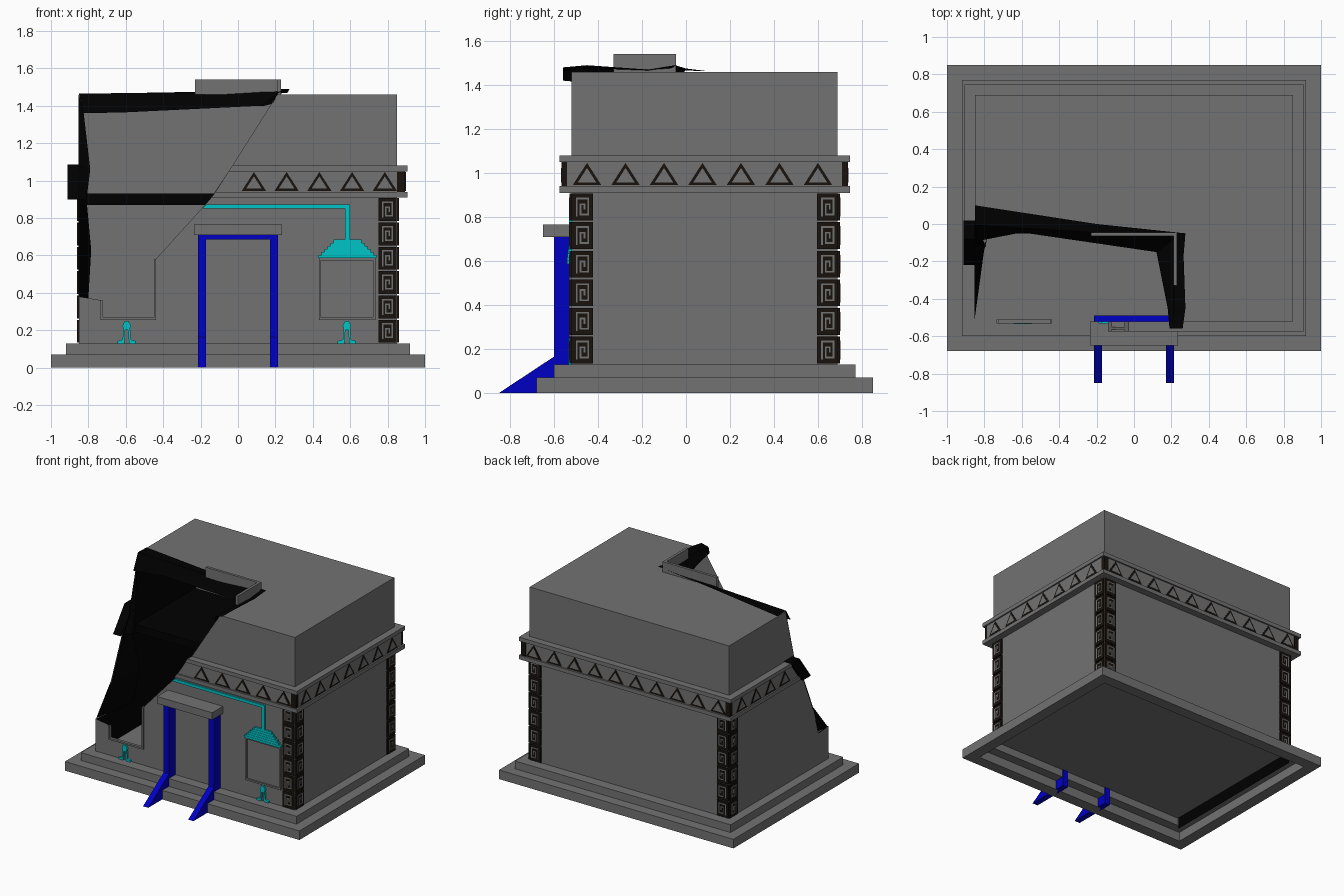
import bpy, bmesh

if "Cube" in bpy.data.objects:
    bpy.data.objects.remove(bpy.data.objects["Cube"])


def material(name, rgb):
    m = bpy.data.materials.new(name)
    m.diffuse_color = (*rgb, 1)
    m.use_nodes = True
    m.node_tree.nodes["Principled BSDF"].inputs["Base Color"].default_value = m.diffuse_color
    return m


GREY = material("dark_grey", (0.17, 0.17, 0.17))
BLACK = material("charred_black", (0, 0, 0))
BROWN = material("dark_brown", (0.009, 0.006, 0.004))
BLUE = material("blue", (0, 0, 0.55))
TEAL = material("teal", (0, 0.55, 0.57))


def build(name, faces, mat=GREY, closed=True):
    """Mesh from a list of polygons; closed parts get outward normals."""
    bm = bmesh.new()
    for f in faces:
        bm.faces.new([bm.verts.new(p) for p in f])
    if closed:
        bmesh.ops.remove_doubles(bm, verts=bm.verts, dist=1e-5)
        bmesh.ops.recalc_face_normals(bm, faces=bm.faces)
    me = bpy.data.meshes.new(name)
    bm.to_mesh(me)
    bm.free()
    ob = bpy.data.objects.new(name, me)
    bpy.context.collection.objects.link(ob)
    me.materials.append(mat)
    return ob


def prism(a, b):
    """Faces joining two matching outlines."""
    n = len(a)
    return [a, b[::-1]] + [[a[i], b[i], b[(i + 1) % n], a[(i + 1) % n]] for i in range(n)]


def box(x0, x1, y0, y1, z0, z1):
    r = [(x0, y0), (x1, y0), (x1, y1), (x0, y1)]
    return prism([(x, y, z0) for x, y in r], [(x, y, z1) for x, y in r])


# Maps (along, height, outward offset) on a wall to 3D
SIDES = {
    "front": lambda u, z, o: (u, -0.52 - o, z),
    "right": lambda u, z, o: (0.85 + o, u, z),
    "back": lambda u, z, o: (u, 0.69 + o, z),
    "left": lambda u, z, o: (-0.85 - o, u, z),
}


def plate(side, outline, o0, o1):
    f = SIDES[side]
    return prism([f(u, z, o0) for u, z in outline], [f(u, z, o1) for u, z in outline])


def rect(u0, u1, z0, z1):
    return [(u0, z0), (u1, z0), (u1, z1), (u0, z1)]


# Stepped base: two open frames around a thin floor
def base_frame(name, x, y0, y1, w, z0, z1):
    outer = [(-x, y0), (x, y0), (x, y1), (-x, y1)]
    inner = [(-x + w, y0 + w), (x - w, y0 + w), (x - w, y1 - w), (-x + w, y1 - w)]
    loops = [[(*p, z) for p in r] for r, z in ((outer, z0), (outer, z1), (inner, z1), (inner, z0))]
    build(name, [[a[i], a[(i + 1) % 4], b[(i + 1) % 4], b[i]]
                 for a, b in zip(loops, loops[1:] + loops[:1]) for i in range(4)])


base_frame("base_lower_step", 1, -.68, .85, .085, 0, .07)
base_frame("base_upper_step", .92, -.6, .77, .075, .07, .13)
build("ground_floor", [[(-.845, -.525, .128), (.845, -.525, .128), (.845, .695, .128), (-.845, .695, .128)]],
      closed=False)

# Thin wall shell with the broken front left corner
front = [(-.85, .13), (.85, .13), (.85, 1.46), (.21, 1.46), (-.03, 1.08), (-.15, .9),
         (-.44, .58), (-.44, .26), (-.73, .26), (-.73, .36), (-.85, .38)]
left = [(.69, .13), (-.52, .13), (-.52, .38), (-.4, .37), (-.33, .6), (-.2, .9),
        (-.1, 1.08), (0, 1.46), (.69, 1.46)]
build("front_wall", [[(x, -.52, z) for x, z in front]], closed=False)
build("left_wall", [[(-.85, y, z) for y, z in left]], closed=False)
build("right_wall", [[(.85, y, z) for y, z in rect(-.52, .69, .13, 1.46)]], closed=False)
build("back_wall", [[(x, .69, z) for x, z in rect(-.85, .85, .13, 1.46)][::-1]], closed=False)
roof = [(.22, -.52), (.85, -.52), (.85, .69), (-.85, .69), (-.85, .0), (-.2, -.04), (.23, -.065)]
build("roof", [[(x, y, 1.46) for x, y in roof]], closed=False)

# Charred lining inside the left wall, reaching below the floor
lining = [(y, .04 if z < .2 else z) for y, z in left]
build("left_wall_lining", [[(-.843, y, z) for y, z in lining][::-1]], BLACK, closed=False)


# Charred broken rims
def ribbon(name, *rows):
    build(name, [[a[i], a[i + 1], b[i + 1], b[i]] for a, b in zip(rows, rows[1:])
                 for i in range(len(a) - 1)], BLACK, closed=False)


ribbon("roof_broken_rim",
       [(-.85, .1, 1.463), (-.2, 0, 1.475), (.275, -.05, 1.49), (.265, -.17, 1.47),
        (.275, -.45, 1.49), (.26, -.56, 1.48)],
       [(-.85, -.005, 1.466), (-.2, -.045, 1.47), (.225, -.07, 1.475), (.215, -.17, 1.465),
        (.215, -.45, 1.475), (.2, -.56, 1.465)],
       [(-.83, -.09, 1.36), (-.6, -.045, 1.365), (.12, -.15, 1.40), (.14, -.25, 1.40),
        (.18, -.45, 1.41), (.19, -.56, 1.42)])
ribbon("left_wall_broken_rim",
       [(-.852, .0, 1.46), (-.852, -.1, 1.08), (-.852, -.2, .9), (-.852, -.33, .6), (-.852, -.51, .38)],
       [(-.825, -.06, 1.36), (-.79, -.12, 1.06), (-.81, -.13, .9), (-.785, -.08, .63), (-.8, -.13, .37)])
build("upper_floor", box(-.84, .84, -.05, .68, .87, .93), BLACK)
build("cornice_broken_end",
      plate("left", [(.02, 1.085), (-.08, 1.085), (-.22, .9), (-.12, .9)], 0, .062), BLACK)

# Skylight remains
build("skylight_curb", box(-.23, .23, -.065, -.045, 1.46, 1.54) + box(.21, .23, -.33, -.065, 1.46, 1.54))

# Cornice: two ledges with a triangle frieze between them
SPANS = {"front": (-.03, .9), "right": (-.575, .745), "back": (-.9, .9), "left": (-.06, .745)}
ledges, core, frieze, tri_dark, tri_face = [], [], [], [], []
for side, (a, b) in SPANS.items():
    low = {"front": a - .11, "left": a - .08}.get(side, a)
    cut = side in ("front", "left")
    ledges += plate(side, [(low, .91), (b, .91), (b, .94), (low + .02 * cut, .94)], .001, .055)
    ledges += plate(side, [(a - .02 * cut, 1.05), (b, 1.05), (b, 1.08), (a, 1.08)], .001, .055)
    core += plate(side, rect(a + .008, b - .008, .94, 1.05), .001, .04)
    start = [(a - .02, 1.05), (low + .02, .94)] if cut else [(a + .035, 1.05), (a + .035, .94)]
    frieze += plate(side, start + [(b - .035, .94), (b - .035, 1.05)], .03, .044)
    count = {"front": 5, "right": 7, "back": 10, "left": 4}[side]
    last = .785 if side in ("front", "back") else .6
    for i in range(count):
        c = last - .175 * i
        tri_dark += plate(side, [(c - .065, .945), (c + .065, .945), (c, 1.046)], .04, .047)
        tri_face += plate(side, [(c - .042, .957), (c + .042, .957), (c, 1.023)], .04, .049)
build("cornice_ledges", ledges)
build("frieze_core", core, BROWN)
build("frieze_panels", frieze)
build("frieze_triangles", tri_dark, BROWN)
build("frieze_triangle_faces", tri_face)

# Corner pilasters with square spiral tiles
SPIRAL = [(.24, .2), (.24, .8), (.78, .8), (.78, .24), (.42, .24), (.42, .6), (.6, .6), (.6, .44)]
backs, spirals = [], []
for side, u0 in [("front", .75), ("right", -.52), ("right", .595), ("back", .75),
                 ("back", -.85), ("left", .595)]:
    for k in range(6):
        z = .13 + .13 * k
        backs += plate(side, rect(u0, u0 + .097, z + .004, z + .126), .001, .01)
        for (p, q), (r, s) in zip(SPIRAL, SPIRAL[1:]):
            spirals += plate(side, rect(u0 + .097 * min(p, r) - .004, u0 + .097 * max(p, r) + .004,
                                        z + .13 * min(q, s) - .004, z + .13 * max(q, s) + .004), .005, .012)
build("pilaster_tiles", backs, BROWN)
build("pilaster_spirals", spirals)

# Doorway: blue frame with sloping feet, grey lintel
jambs = []
profile = [(-.85, 0), (-.52, 0), (-.52, .71), (-.6, .71), (-.6, .165)]
for x in (-.215, .17):
    jambs += prism([(x, y, z) for y, z in profile], [(x + .045, y, z) for y, z in profile])
build("door_frame", jambs, BLUE)
build("door_frame_top", box(-.215, .215, -.6, -.49, .685, .71), BLUE)
build("door_lintel", box(-.235, .235, -.65, -.52, .71, .765))


# Window frames: whole on the right, broken on the left
def frame(x0, x1, left_top, top):
    f = plate("front", rect(x0, x1, .255, .268), -.01, .012)
    f += plate("front", rect(x0, x0 + .012, .268, left_top), -.01, .012)
    f += plate("front", rect(x1 - .012, x1, .268, top), -.01, .012)
    return f


build("left_window_frame", frame(-.735, -.438, .36, .58))
build("right_window_frame", frame(.432, .735, .585, .585)
      + plate("front", rect(.444, .723, .573, .585), -.01, .012))

# Teal stepped hood, pipe and brackets under the windows
hood = []
for i in range(6):
    w = .155 - .016 * i
    z = .585 + .0165 * i
    hood += plate("front", rect(.585 - w, .585 + w, z, z + .0165), 0, .022 - .002 * i)
build("window_hood", hood, TEAL)
build("pipe", plate("front", [(-.19, .85), (.573, .85), (.573, .68), (.6, .68), (.6, .872), (-.17, .872)],
                    0, .012), TEAL)
half = [(.05, .13), (.05, .142), (.022, .15), (.018, .215), (.024, .22), (.01, .25)]
inner = [(-.01, .25), (-.024, .22), (-.018, .215), (-.022, .15), (-.05, .142), (-.05, .13),
         (-.012, .13), (-.008, .2), (.008, .2), (.012, .13)]
for name, c in (("left_bracket", -.595), ("right_bracket", .582)):
    build(name, plate("front", [(c + u, z) for u, z in half + inner], 0, .014), TEAL)
